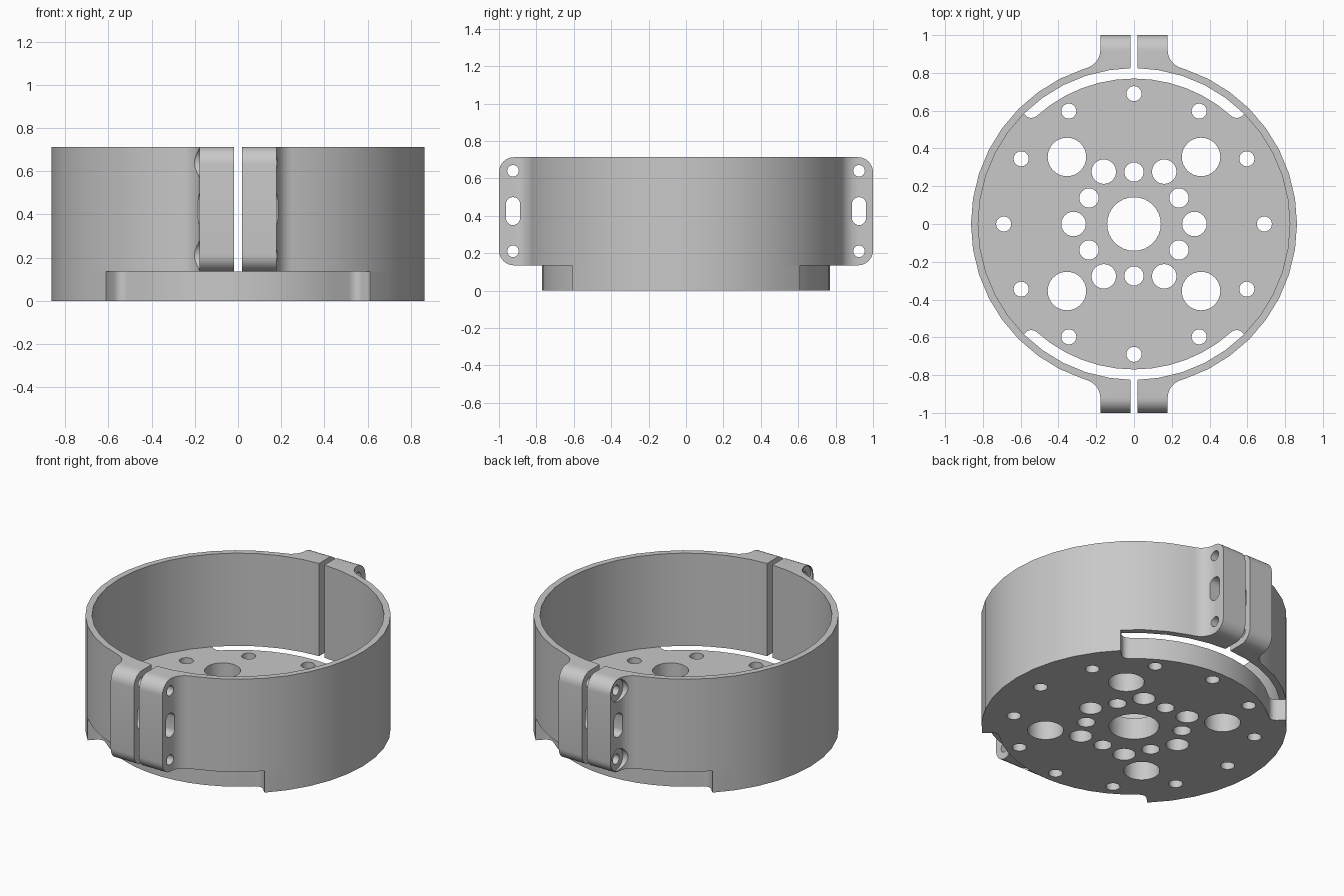
import bpy, bmesh
from math import sin, cos, radians, degrees, atan2, acos, sqrt, pi

cube = bpy.data.objects.get("Cube")
if cube:
    bpy.data.objects.remove(cube, do_unlink=True)

OUTER, INNER, PLATE = 0.863, 0.825, 0.77
FLOOR, TOP = 0.135, 0.713

metal = bpy.data.materials.new("light grey metal")
metal.use_nodes = True
metal.diffuse_color = (0.58, 0.58, 0.58, 1)
metal.node_tree.nodes["Principled BSDF"].inputs["Base Color"].default_value = (0.58, 0.58, 0.58, 1)


def polar(r, deg, cx=0, cy=0):
    return (cx + r * cos(radians(deg)), cy + r * sin(radians(deg)))


def arc(r, a, b, n, cx=0, cy=0):
    return [polar(r, a + (b - a) * i / n, cx, cy) for i in range(n + 1)]


def circle(r, cx, cy, n=24):
    return arc(r, 0, 360, n, cx, cy)[:-1]


def prisms(name, outlines, lo, hi, axis="z"):
    """Extrude closed outlines along z (outline in xy) or x (outline in yz)."""
    bm = bmesh.new()
    for pts in outlines:
        ends = []
        for d in (lo, hi):
            ends.append([bm.verts.new((u, v, d) if axis == "z" else (d, u, v)) for u, v in pts])
            bm.faces.new(ends[-1])
        n = len(pts)
        for i in range(n):
            j = (i + 1) % n
            bm.faces.new((ends[0][i], ends[0][j], ends[1][j], ends[1][i]))
    bmesh.ops.recalc_face_normals(bm, faces=bm.faces)
    mesh = bpy.data.meshes.new(name)
    bm.to_mesh(mesh)
    bm.free()
    mesh.materials.append(metal)
    obj = bpy.data.objects.new(name, mesh)
    bpy.context.collection.objects.link(obj)
    return obj


def carve(obj, cutter, operation="DIFFERENCE"):
    """Apply a boolean and discard the cutter."""
    mod = obj.modifiers.new("carve", "BOOLEAN")
    mod.operation, mod.object, mod.solver = operation, cutter, "EXACT"
    deps = bpy.context.evaluated_depsgraph_get()
    mesh = bpy.data.meshes.new_from_object(obj.evaluated_get(deps))
    obj.modifiers.clear()
    obj.data = mesh
    bpy.data.objects.remove(cutter, do_unlink=True)


def smooth(obj):
    bpy.ops.object.select_all(action="DESELECT")
    obj.select_set(True)
    bpy.context.view_layer.objects.active = obj
    bpy.ops.object.shade_smooth_by_angle(angle=radians(30))


# Base plate: full radius at the sides, stepped in at front and back
outline = []
for turn in (0, 180):
    outline += arc(OUTER, turn - 45, turn + 45, 10)
    fillet = [(0.81 - 0.04 * sin(t * pi / 8), 3 * (1 - cos(t * pi / 8))) for t in range(5)]
    outline += [polar(r, turn + 45 + a) for r, a in fillet]
    outline += arc(PLATE, turn + 48, turn + 132, 12)[1:-1]
    outline += [polar(r, turn + 135 - a) for r, a in reversed(fillet)]
base = prisms("base_plate", [outline], 0, FLOOR)

# Bolt pattern through the plate
holes = [circle(0.142, 0, 0, 32)]
for i in range(12):
    holes.append(circle(0.04, *polar(0.69, 30 * i)))
    big = i % 2 == 0
    holes.append(circle(0.065 if big else 0.051, *polar(0.32 if big else 0.275, 30 * i)))
for i in range(4):
    holes.append(circle(0.102, *polar(0.502, 45 + 90 * i), 32))
carve(base, prisms("plate_holes", holes, -0.1, 0.3))
smooth(base)

# Two half rings with clamp ears
GAP, EAR, R = 0.018, 0.178, 0.1
fx = EAR + R
fy = sqrt((OUTER + R) ** 2 - fx ** 2)
tangent = degrees(atan2(fy, fx))
slit = degrees(acos(GAP / INNER))
quarter = [(GAP, 1.05), (EAR, 1.05)] + arc(R, 180, 180 + tangent, 7, fx, fy)
half = quarter + arc(OUTER, 72, -72, 16) + [(x, -y) for x, y in reversed(quarter)]
half += [polar(INNER, -slit)] + arc(INNER, -81, 81, 18) + [polar(INNER, slit)]

# Side silhouette with rounded ear corners
C = 0.08
side_shape = []
for a, cy, cz in ((0, 1 - C, TOP - C), (90, C - 1, TOP - C),
                  (180, C - 1, FLOOR + C), (270, 1 - C, FLOOR + C)):
    side_shape += arc(C, a, a + 90, 8, cy, cz)

BOLT_Y, BOLT_Z = 0.925, (0.21, 0.64)
for s, name in ((1, "left_half_ring"), (-1, "right_half_ring")):
    ring = prisms(name, [[(s * x, y) for x, y in half]], FLOOR - 0.05, TOP + 0.05)
    carve(ring, prisms("silhouette", [side_shape], -1.2, 1.2, "x"), "INTERSECT")
    cuts, bores = [], []
    for y in (-BOLT_Y, BOLT_Y):
        cuts += [circle(0.031, y, z) for z in BOLT_Z]
        cuts.append(arc(0.038, 0, 180, 10, y, 0.462) + arc(0.038, 180, 360, 10, y, 0.388))
        bores += [circle(0.067, y, z, 32) for z in BOLT_Z]
    carve(ring, prisms("bolt_holes", cuts, -0.5, 0.5, "x"))
    # Counterbores for the bolt heads on one side only
    if s < 0:
        carve(ring, prisms("counterbores", bores, -0.5, -0.165, "x"))
    smooth(ring)
